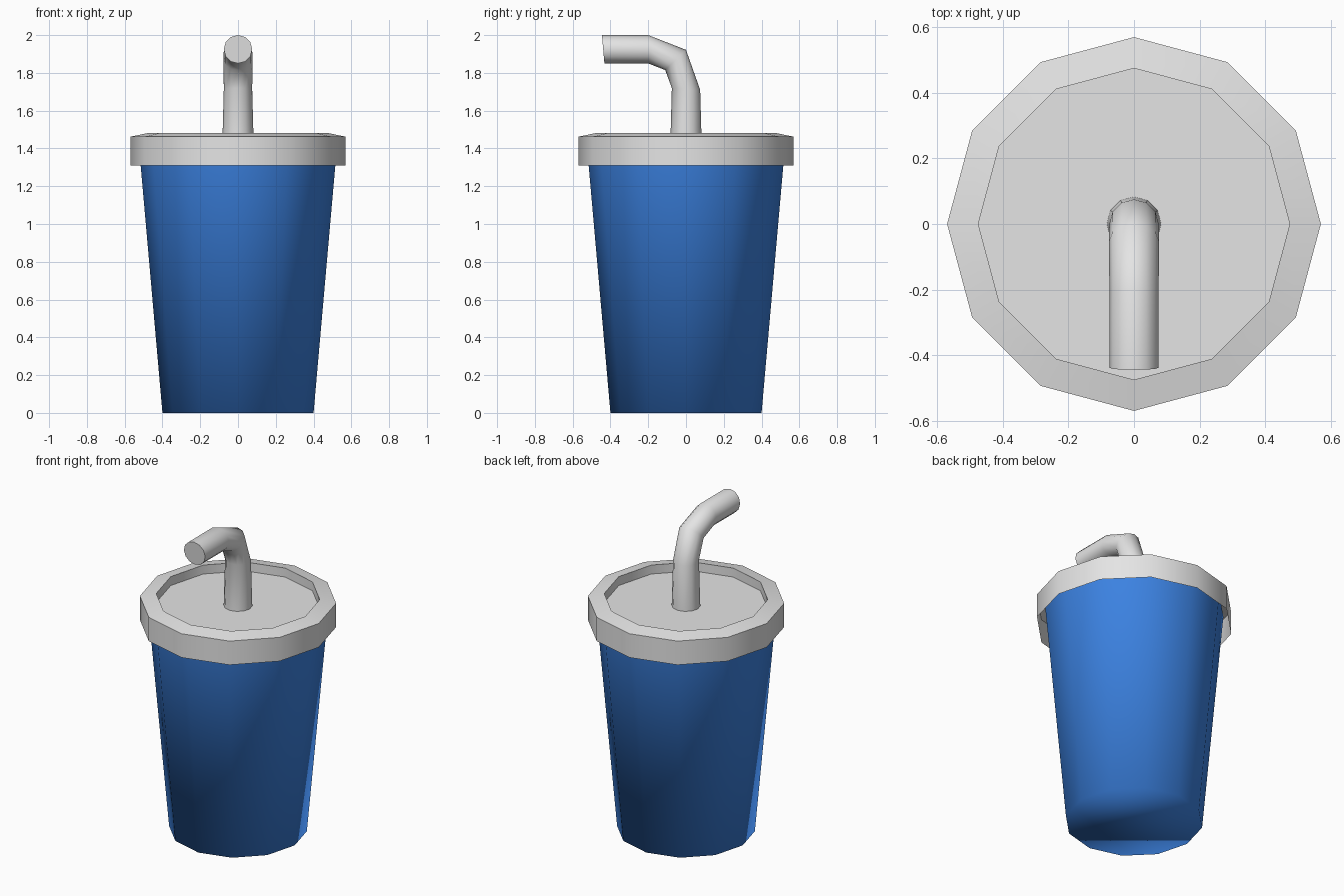
import bpy
import bmesh
from math import cos, sin, pi, radians
from mathutils import Vector

SIDES = 12

cube = bpy.data.objects.get("Cube")
if cube:
    bpy.data.objects.remove(cube, do_unlink=True)


def make_material(name, colour):
    mat = bpy.data.materials.new(name)
    mat.use_nodes = True
    mat.diffuse_color = (*colour, 1)
    mat.node_tree.nodes["Principled BSDF"].inputs["Base Color"].default_value = (*colour, 1)
    return mat


def flat_ring(radius, z):
    """Level ring given by its centre and its two half axes."""
    return Vector((0, 0, z)), Vector((radius, 0, 0)), Vector((0, radius, 0))


def tilted_ring(outer, inner):
    """Ring spanning two (y, z) points on the outside and inside of a bend."""
    a, b = Vector((0, *outer)), Vector((0, *inner))
    half = (a - b) / 2
    return (a + b) / 2, Vector((half.length, 0, 0)), half


def loft(name, rings, mat, cap_start=False, cap_end=False, angle=None):
    """Skin a row of rings, with optional end caps."""
    bm = bmesh.new()
    loops = []
    for centre, u, v in rings:
        loops.append([bm.verts.new(centre + u * cos(2 * pi * i / SIDES) + v * sin(2 * pi * i / SIDES))
                      for i in range(SIDES)])
    for low, high in zip(loops, loops[1:]):
        for i in range(SIDES):
            j = (i + 1) % SIDES
            bm.faces.new((low[i], low[j], high[j], high[i]))
    if cap_start:
        bm.faces.new(loops[0][::-1])
    if cap_end:
        bm.faces.new(loops[-1])
    mesh = bpy.data.meshes.new(name)
    bm.to_mesh(mesh)
    bm.free()
    mesh.materials.append(mat)
    obj = bpy.data.objects.new(name, mesh)
    bpy.context.collection.objects.link(obj)
    bpy.ops.object.select_all(action="DESELECT")
    obj.select_set(True)
    bpy.context.view_layer.objects.active = obj
    if angle is None:
        bpy.ops.object.shade_smooth()
    else:
        bpy.ops.object.shade_smooth_by_angle(angle=radians(angle))
    return obj


blue = make_material("cup blue", (0.045, 0.225, 0.76))
grey = make_material("lid grey", (0.78, 0.78, 0.78))

# Tapered cup, softly shaded right round its base
loft("cup", [flat_ring(0.4, 0), flat_ring(0.525, 1.42)], blue, cap_start=True)

# Lid: hollow skirt, sloping rim and sunken top
lid_profile = [(0.57, 1.31), (0.57, 1.462), (0.475, 1.482), (0.475, 1.425)]
loft("lid", [flat_ring(r, z) for r, z in lid_profile], grey, cap_end=True, angle=40)

# Drinking straw bent towards the front
bends = [((0.075, 1.71), (-0.075, 1.72)),
         ((0, 1.922), (-0.11, 1.815)),
         ((-0.2, 2.0), (-0.2, 1.85)),
         ((-0.445, 2.0), (-0.432, 1.85))]
straw_rings = [flat_ring(0.083, 1.425)] + [tilted_ring(o, i) for o, i in bends]
loft("straw", straw_rings, grey, cap_end=True, angle=50)
